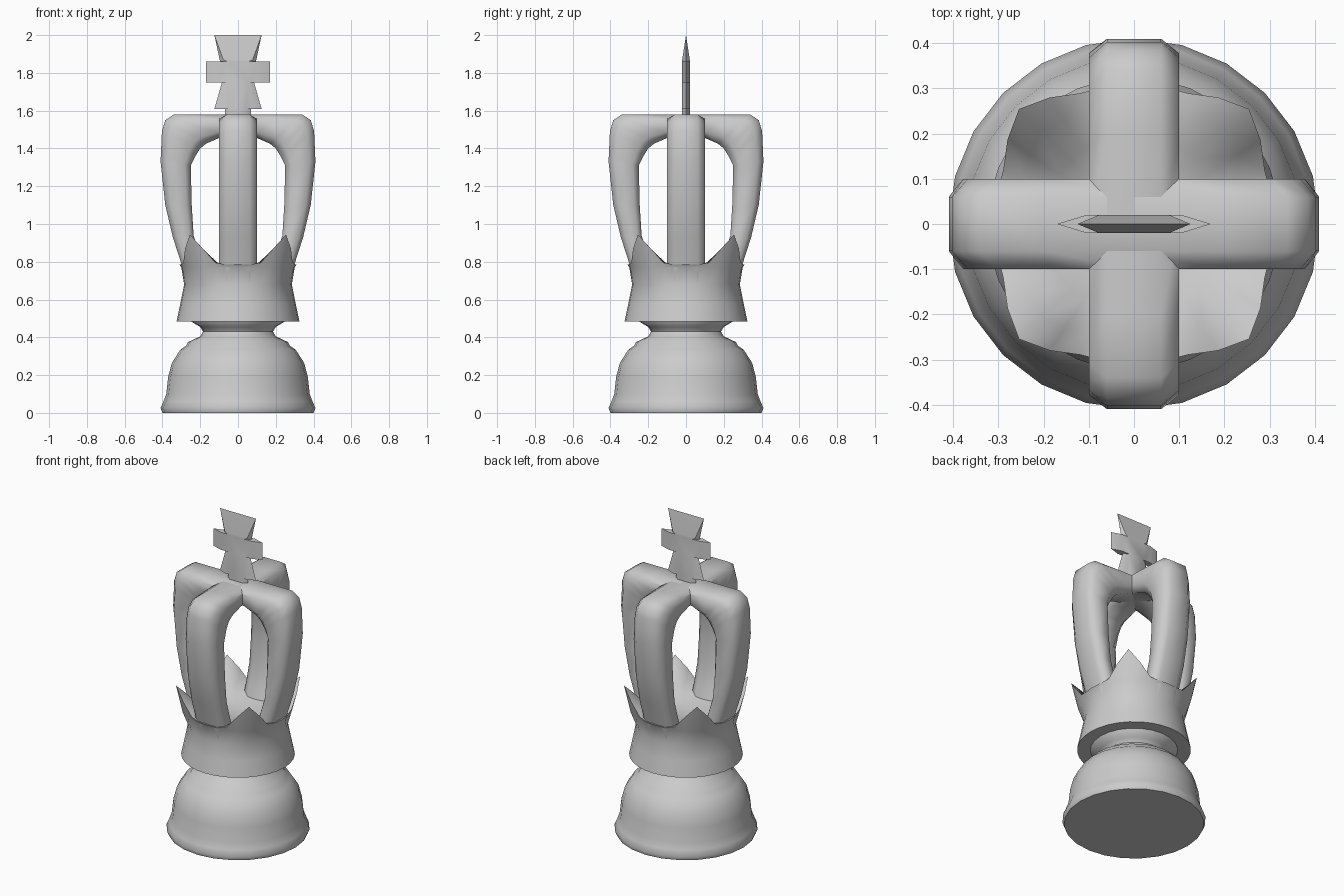
import bpy, bmesh
from math import sin, cos, pi, radians

if "Cube" in bpy.data.objects:
    bpy.data.objects.remove(bpy.data.objects["Cube"])

GREY = (0.6, 0.6, 0.6, 1)
mat = bpy.data.materials.new("plain grey")
mat.use_nodes = True
mat.diffuse_color = GREY
mat.node_tree.nodes["Principled BSDF"].inputs["Base Color"].default_value = GREY


def finish(name, bm, angle):
    bmesh.ops.remove_doubles(bm, verts=bm.verts, dist=0.0005)
    bmesh.ops.recalc_face_normals(bm, faces=bm.faces)
    mesh = bpy.data.meshes.new(name)
    bm.to_mesh(mesh)
    bm.free()
    mesh.materials.append(mat)
    obj = bpy.data.objects.new(name, mesh)
    bpy.context.collection.objects.link(obj)
    bpy.ops.object.select_all(action="DESELECT")
    obj.select_set(True)
    bpy.context.view_layer.objects.active = obj
    bpy.ops.object.shade_smooth_by_angle(angle=radians(angle))
    return obj


def skin(bm, rings, caps=True):
    """Bridge closed rings of points, optionally capping both ends."""
    loops = [[bm.verts.new(p) for p in ring] for ring in rings]
    n = len(loops[0])
    for a, b in zip(loops, loops[1:]):
        for i in range(n):
            j = (i + 1) % n
            bm.faces.new((a[i], a[j], b[j], b[i]))
    if caps:
        bm.faces.new(loops[0])
        bm.faces.new(loops[-1])


def circle(profile, n):
    """One ring from a function giving radius and height at an angle."""
    ring = []
    for i in range(n):
        a = 2 * pi * i / n
        r, z = profile(a)
        ring.append((r * cos(a), r * sin(a), z))
    return ring


# Domed foot and narrow neck
foot = [(0.4, 0), (0.41, 0.025), (0.395, 0.06), (0.38, 0.1), (0.37, 0.19),
        (0.35, 0.265), (0.305, 0.335), (0.275, 0.355), (0.265, 0.375),
        (0.2, 0.405), (0.185, 0.43), (0.2, 0.455), (0.25, 0.485), (0.25, 0.5)]
bm = bmesh.new()
skin(bm, [circle(lambda a, p=p: p, 24) for p in foot])
finish("foot", bm, 60)


# Crown band with four flared points between the arms
def spike(a):
    """1 at each diagonal, falling to 0 beside the arms."""
    off = abs((a % (pi / 2)) - pi / 4)
    return max(0, 1 - off / 0.42)


band = [lambda a: (0.2, 0.485), lambda a: (0.325, 0.485),
        lambda a: (0.305, 0.58), lambda a: (0.285, 0.68),
        lambda a: (0.3 + 0.02 * spike(a), 0.77),
        lambda a: (0.31 + 0.05 * spike(a), 0.785 + 0.16 * spike(a)),
        lambda a: (0.26 + 0.03 * spike(a), 0.78 + 0.1 * spike(a)),
        lambda a: (0.2, 0.77), lambda a: (0.1, 0.73)]
bm = bmesh.new()
skin(bm, [circle(f, 32) for f in band])
finish("crown_band", bm, 60)

# Four arched arms, each swept between an outer and an inner line
outer = [(0.27, 0.64), (0.3, 0.79), (0.345, 0.93), (0.385, 1.1), (0.41, 1.33),
         (0.403, 1.49), (0.385, 1.55), (0.34, 1.58), (0.2, 1.58), (0, 1.58)]
inner = [(0.15, 0.7), (0.2, 0.82), (0.235, 0.94), (0.245, 1.1), (0.25, 1.31),
         (0.225, 1.36), (0.2, 1.4), (0.17, 1.425), (0.09, 1.46), (0, 1.47)]
section = [(0, -0.06), (0, 0.06), (0.2, 0.1), (0.8, 0.1),
           (1, 0.06), (1, -0.06), (0.8, -0.1), (0.2, -0.1)]
for k, side in enumerate(("left", "back", "right", "front")):
    c, s = cos(k * pi / 2), sin(k * pi / 2)
    rings = []
    for (ro, zo), (ri, zi) in zip(outer, inner):
        ring = []
        for t, w in section:
            r, z = ro + (ri - ro) * t, zo + (zi - zo) * t
            ring.append((r * c - w * s, r * s + w * c, z))
        rings.append(ring)
    bm = bmesh.new()
    skin(bm, rings)
    finish("arm_" + side, bm, 60)

# Flared cross with thin edges and a raised middle
half = [(0.07, 1.56), (0.07, 1.61), (0.125, 1.61), (0.085, 1.75),
        (0.17, 1.75), (0.17, 1.86), (0.095, 1.86), (0.125, 2.0)]
outline = half + [(-x, z) for x, z in reversed(half)]
rim = [(x, 0, z) for x, z in outline]
bm = bmesh.new()
faces = [[(x * 0.62, y, min(z, 1.87)) for x, z in outline] for y in (-0.02, 0.02)]
skin(bm, [faces[0], rim, faces[1]])
finish("top_cross", bm, 40)
